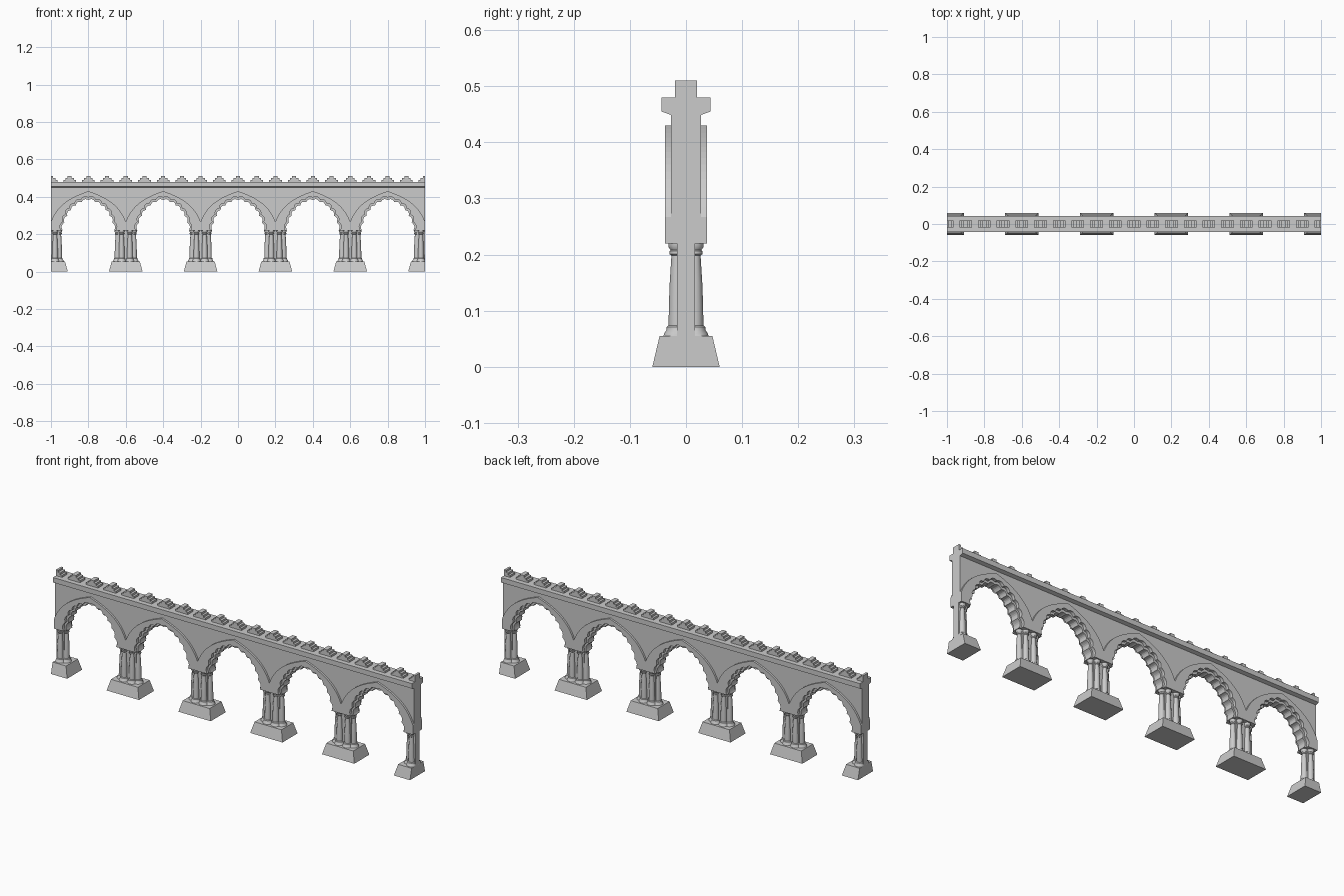
import bpy, bmesh, math
from mathutils import Vector
from mathutils.geometry import interpolate_bezier

if "Cube" in bpy.data.objects:
    bpy.data.objects.remove(bpy.data.objects["Cube"])

BAY = 0.4
PIERS = [-1 + BAY * i for i in range(6)]
SPRING = 0.22


def finish(name, bm, clip=False, smooth=False):
    """Turn a bmesh into an object, optionally cut flush at both wall ends."""
    if clip:
        for side in (-1, 1):
            cut = bmesh.ops.bisect_plane(
                bm, geom=bm.verts[:] + bm.edges[:] + bm.faces[:],
                plane_co=(side, 0, 0), plane_no=(side, 0, 0), clear_outer=True)
            edges = [g for g in cut["geom_cut"] if isinstance(g, bmesh.types.BMEdge)]
            bmesh.ops.holes_fill(bm, edges=edges)
    bmesh.ops.recalc_face_normals(bm, faces=bm.faces[:])
    mesh = bpy.data.meshes.new(name)
    bm.to_mesh(mesh)
    bm.free()
    obj = bpy.data.objects.new(name, mesh)
    bpy.context.collection.objects.link(obj)
    if smooth:
        bpy.ops.object.select_all(action='DESELECT')
        bpy.context.view_layer.objects.active = obj
        obj.select_set(True)
        bpy.ops.object.shade_smooth_by_angle(angle=math.radians(40))
    return obj


def extrude(bm, points, offset):
    face = bm.faces.new([bm.verts.new(p) for p in points])
    new = bmesh.ops.extrude_face_region(bm, geom=[face])["geom"]
    bmesh.ops.translate(bm, vec=offset, verts=[v for v in new if isinstance(v, bmesh.types.BMVert)])


def block(bm, x, bottom, top, z0, z1):
    """Box or tapered block; bottom and top are half sizes in x and y."""
    verts = bmesh.ops.create_cube(bm, size=2)["verts"]
    for v in verts:
        hx, hy = top if v.co.z > 0 else bottom
        v.co = (x + v.co.x * hx, v.co.y * hy, z1 if v.co.z > 0 else z0)


def lathe(bm, x, y, profile, sides=12):
    rings = []
    for r, z in profile:
        rings.append([bm.verts.new((x + r * math.cos(a), y + r * math.sin(a), z))
                      for a in (2 * math.pi * k / sides for k in range(sides))])
    for low, high in zip(rings, rings[1:]):
        for k in range(sides):
            j = (k + 1) % sides
            bm.faces.new((low[k], low[j], high[j], high[k]))
    bm.faces.new(rings[0][::-1])
    bm.faces.new(rings[-1])


def half_arch(start, c1, c2, end, lobes=0, depth=0.0):
    """Curve from springing to apex, with scalloped lobes cut outwards."""
    steps = lobes * 6 if lobes else 14
    pts = interpolate_bezier(*[Vector(p) for p in (start, c1, c2, end)], steps + 1)
    result = []
    for i, p in enumerate(pts):
        tangent = (pts[min(i + 1, steps)] - pts[max(i - 1, 0)]).normalized()
        normal = Vector((tangent.y, -tangent.x))
        push = depth * abs(math.sin(math.pi * lobes * i / steps)) if lobes else 0
        result.append(Vector((p.x, p.y)) + normal * push)
    return result


def full_arch(half):
    """Mirror a half arch into one line running right to left."""
    return [(p.x, p.y) for p in half] + [(-p.x, p.y) for p in half[-2::-1]]


def arcade(name, outer, inner, thickness):
    """One bay solid between two outlines, repeated along the wall."""
    bm = bmesh.new()
    outline = outer + inner[::-1]
    extrude(bm, [(x - 2 * BAY, -thickness, z) for x, z in outline], (0, 2 * thickness, 0))
    obj = finish(name, bm)
    array = obj.modifiers.new("Bays", 'ARRAY')
    array.count = 5
    array.use_relative_offset = False
    array.use_constant_offset = True
    array.constant_offset_displace = (BAY, 0, 0)
    return obj


# Arch outlines
extrados = [(0.2, SPRING)] + full_arch(
    half_arch((0.2, 0.267), (0.165, 0.36), (0.09, 0.4), (0, 0.43))) + [(-0.2, SPRING)]
lobed_face = full_arch(
    half_arch((0.147, SPRING), (0.132, 0.32), (0.085, 0.378), (0, 0.396), 6, 0.009))
lobed_core = full_arch(
    half_arch((0.138, SPRING), (0.123, 0.31), (0.078, 0.366), (0, 0.383), 6, 0.009))
wall_top = [(0.2, SPRING), (0.2, 0.456), (-0.2, 0.456), (-0.2, SPRING)]

# Spandrel wall, raised arch bands and recessed lobed ring
arcade("spandrel_wall", wall_top, lobed_face, 0.027)
arcade("arch_band", extrados, lobed_face, 0.037)
arcade("lobed_inner_arch", extrados, lobed_core, 0.022)

# Cornice
bm = bmesh.new()
side = [(0.027, 0.449), (0.044, 0.455), (0.044, 0.48)]
section = side + [(-y, z) for y, z in side[::-1]]
extrude(bm, [(-1, y, z) for y, z in section], (2, 0, 0))
finish("cornice", bm)

# Stepped battlements
bm = bmesh.new()
for i in range(21):
    for step, half in enumerate((0.034, 0.023, 0.011)):
        z = 0.48 + 0.01 * step
        block(bm, -1 + 0.1 * i, (half, 0.02), (half, 0.02), z, z + 0.01)
finish("battlements", bm, clip=True)

# Pier plinths and cores
plinths, cores, columns = bmesh.new(), bmesh.new(), bmesh.new()
shaft = [(0.025, 0.054), (0.023, 0.06), (0.019, 0.066), (0.019, 0.071), (0.0155, 0.074),
         (0.015, 0.11), (0.0135, 0.15), (0.0105, 0.198), (0.014, 0.201), (0.014, 0.206),
         (0.012, 0.208), (0.016, 0.214), (0.016, SPRING)]
for x in PIERS:
    block(plinths, x, (0.09, 0.06), (0.075, 0.047), 0, 0.055)
    block(cores, x, (0.042, 0.016), (0.042, 0.016), 0.05, SPRING + 0.005)
    # Clustered columns: two on each face and one at each end
    for dx, dy in ((0.022, 0.0155), (0.022, -0.0155), (0.044, 0)):
        for mirror in (-1, 1):
            if abs(x + dx * mirror) < 1:
                lathe(columns, x + dx * mirror, dy, shaft)
finish("pier_plinths", plinths, clip=True)
finish("pier_cores", cores, clip=True)
finish("clustered_columns", columns, clip=True, smooth=True)
